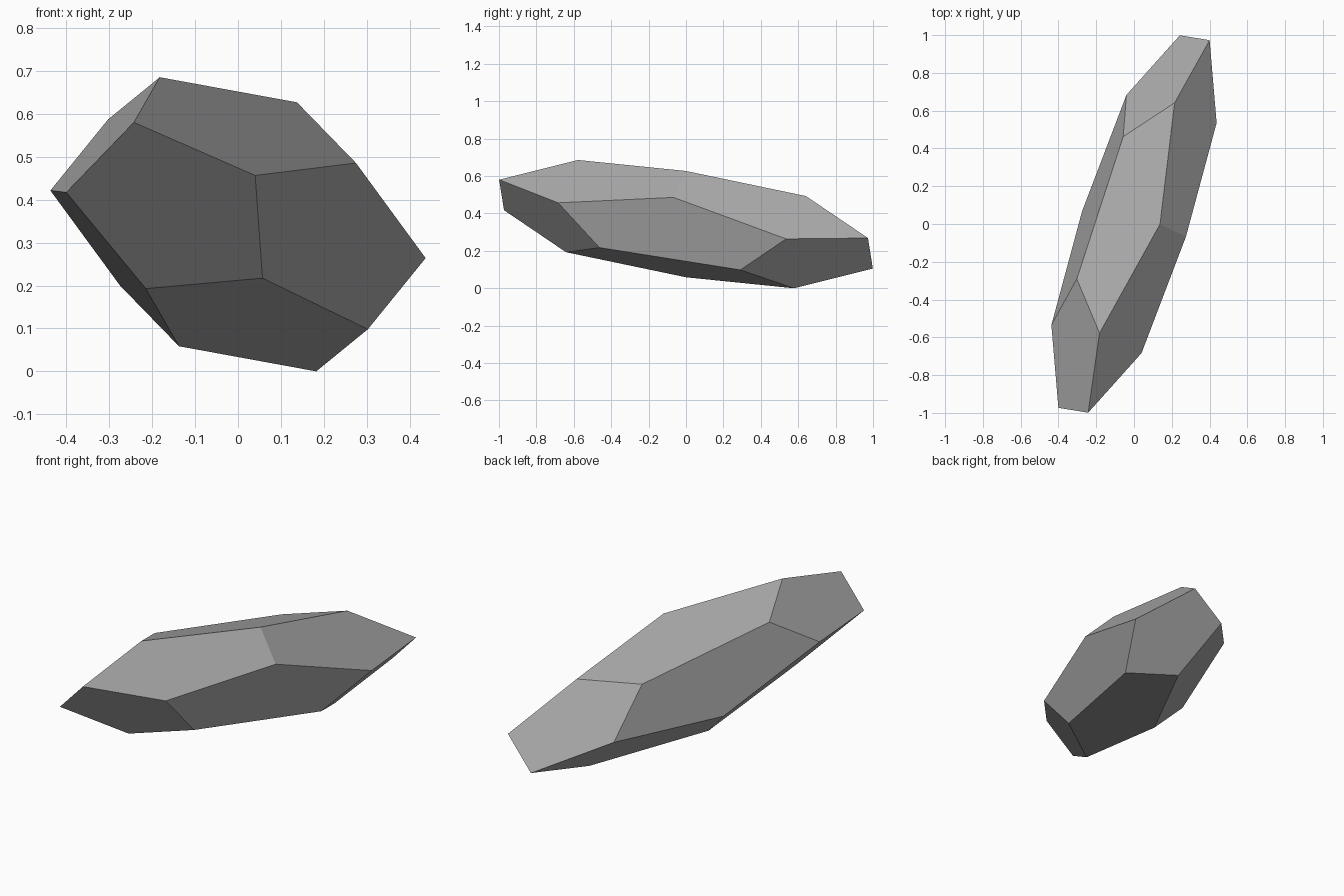
import bpy
import bmesh
import math
from mathutils import Matrix, Vector

cube = bpy.data.objects.get("Cube")
if cube:
    bpy.data.objects.remove(cube, do_unlink=True)

# Single stone grey
grey = bpy.data.materials.new("stone_grey")
grey.use_nodes = True
colour = (0.4, 0.4, 0.4, 1.0)
grey.diffuse_color = colour
grey.node_tree.nodes["Principled BSDF"].inputs["Base Color"].default_value = colour

# Regular dodecahedron: cube corners plus three golden rectangles
phi = (1 + math.sqrt(5)) / 2
signs = (-1, 1)
points = [(a, b, c) for a in signs for b in signs for c in signs]
for a in signs:
    for b in signs:
        p, q = a / phi, b * phi
        points += [(0, p, q), (p, q, 0), (q, 0, p)]

bm = bmesh.new()
for p in points:
    bm.verts.new(p)
bmesh.ops.convex_hull(bm, input=bm.verts)
# Merge the hull triangles into twelve pentagons
bmesh.ops.dissolve_limit(bm, angle_limit=math.radians(5),
                         verts=bm.verts, edges=bm.edges)

# Stretch and tilt: each vector is one axis of the stone
axis_x = Vector((0.1112, -0.0531, -0.1144))
axis_y = Vector((0.1275, -0.0210, 0.1320))
axis_z = Vector((-0.1987, -0.6094, 0.0964))
shape = Matrix((axis_x, axis_y, axis_z)).transposed().to_4x4()
bmesh.ops.transform(bm, matrix=shape, verts=bm.verts)

# Stand it on the ground
low = min(v.co.z for v in bm.verts)
bmesh.ops.translate(bm, vec=(0, 0, -low), verts=bm.verts)
bmesh.ops.recalc_face_normals(bm, faces=bm.faces)

mesh = bpy.data.meshes.new("faceted_stone")
bm.to_mesh(mesh)
bm.free()
mesh.materials.append(grey)
stone = bpy.data.objects.new("faceted_stone", mesh)
bpy.context.collection.objects.link(stone)
